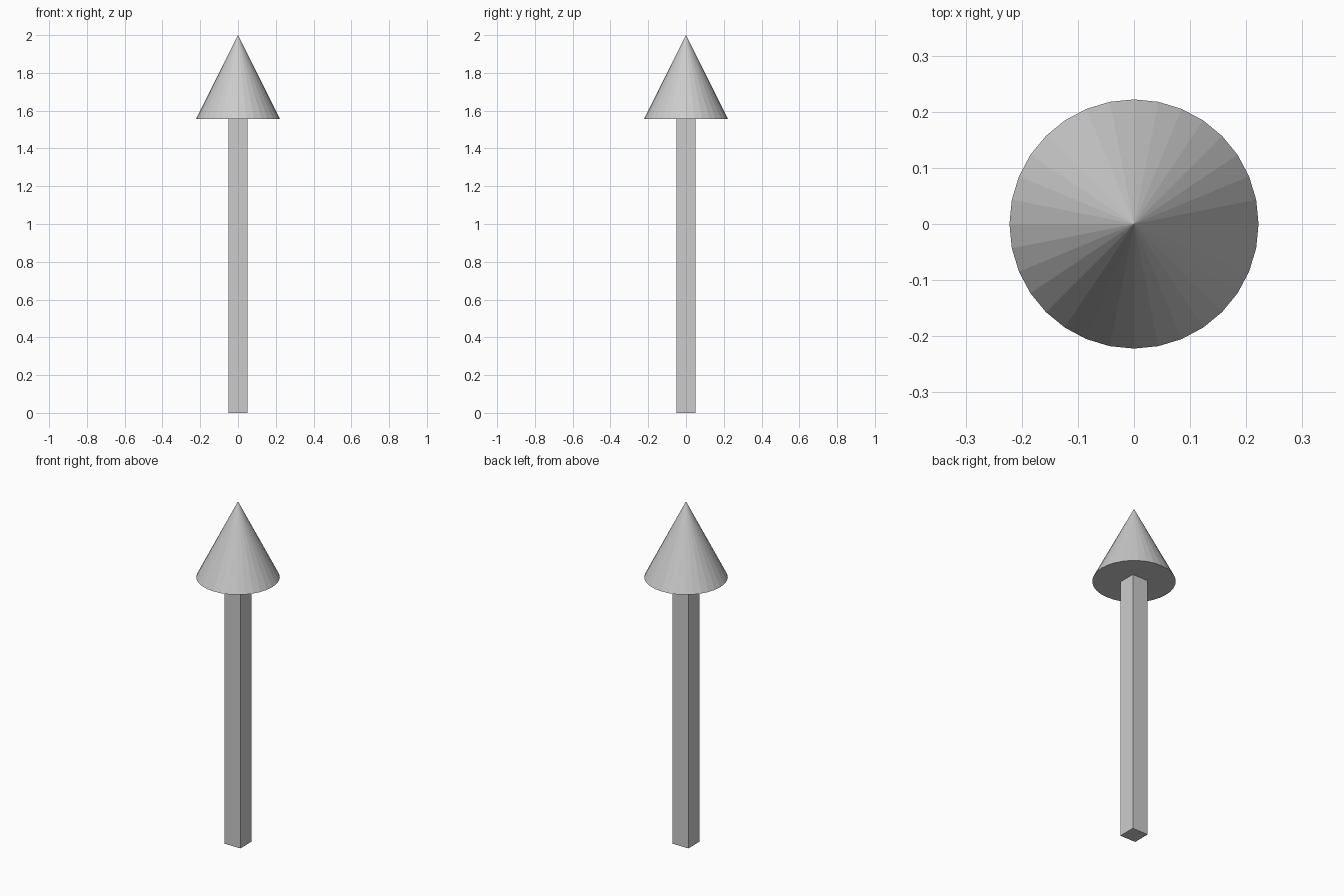
import bpy

if "Cube" in bpy.data.objects:
    bpy.data.objects.remove(bpy.data.objects["Cube"])

BASE_Z, TOP_Z = 1.556, 2.0
SHAFT_WIDTH = 0.103

# Square shaft
bpy.ops.mesh.primitive_cube_add(size=1, location=(0, 0, BASE_Z / 2))
shaft = bpy.context.object
shaft.name = "arrow_shaft"
shaft.scale = (SHAFT_WIDTH, SHAFT_WIDTH, BASE_Z)

# Flat-faced conical head
bpy.ops.mesh.primitive_cone_add(vertices=32, radius1=0.222, radius2=0,
                                depth=TOP_Z - BASE_Z,
                                location=(0, 0, (BASE_Z + TOP_Z) / 2))
bpy.context.object.name = "arrow_head"
